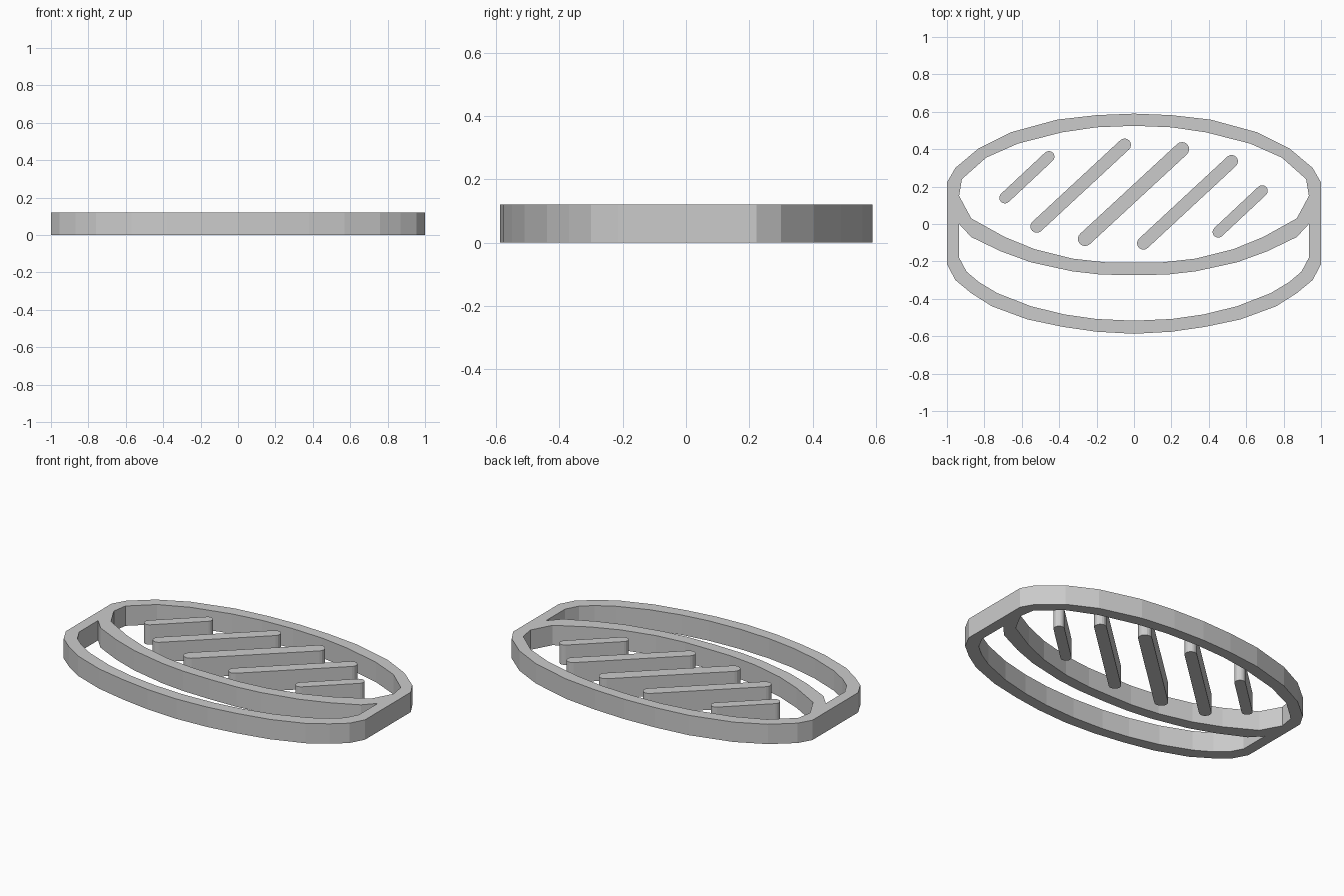
import bpy, bmesh, math

if "Cube" in bpy.data.objects:
    bpy.data.objects.remove(bpy.data.objects["Cube"])

HEIGHT = 0.12


def mirrored(half):
    """Close a right-hand half outline (top centre to bottom centre) across x = 0."""
    return half + [(-x, y) for x, y in reversed(half) if x > 0]


def plate(name, loops):
    """Extrude a flat outline, with optional holes, up from z = 0."""
    bm = bmesh.new()
    for loop in loops:
        vs = [bm.verts.new((x, y, 0)) for x, y in loop]
        for a, b in zip(vs, vs[1:] + vs[:1]):
            bm.edges.new((a, b))
    if len(loops) == 1:
        bm.faces.new(vs)
    else:
        bmesh.ops.triangle_fill(bm, edges=bm.edges[:], use_beauty=True, normal=(0, 0, 1))
    ext = bmesh.ops.extrude_face_region(bm, geom=bm.faces[:], use_keep_orig=True)
    top = [g for g in ext["geom"] if isinstance(g, bmesh.types.BMVert)]
    bmesh.ops.translate(bm, verts=top, vec=(0, 0, HEIGHT))
    bmesh.ops.recalc_face_normals(bm, faces=bm.faces[:])
    mesh = bpy.data.meshes.new(name)
    bm.to_mesh(mesh)
    bm.free()
    obj = bpy.data.objects.new(name, mesh)
    bpy.context.collection.objects.link(obj)
    return obj


def capsule(x1, y1, x2, y2, r, steps=8):
    """Outline of a straight bar with round ends."""
    a = math.atan2(y2 - y1, x2 - x1)
    pts = []
    for cx, cy, start in ((x2, y2, a - math.pi / 2), (x1, y1, a + math.pi / 2)):
        for i in range(steps + 1):
            t = start + math.pi * i / steps
            pts.append((cx + r * math.cos(t), cy + r * math.sin(t)))
    return pts


# Frame: outer rim, oval opening and crescent opening
outer = [(0, .59), (.2, .582), (.41, .558), (.66, .49), (.83, .405), (.955, .30),
         (1, .222), (1, -.215), (.955, -.30), (.87, -.37), (.76, -.44),
         (.57, -.51), (.38, -.55), (.2, -.576), (0, -.587)]
oval = [(0, .525), (.2, .517), (.385, .49), (.62, .43), (.79, .355), (.92, .24),
        (.935, .15), (.87, .03), (.69, -.07), (.53, -.135), (.33, -.185),
        (.15, -.205), (0, -.206)]
crescent = [(0, -.274), (.18, -.27), (.33, -.253), (.55, -.205), (.71, -.147),
            (.87, -.07), (.935, 0), (.935, -.18), (.895, -.255), (.83, -.31),
            (.73, -.37), (.55, -.44), (.37, -.484), (.2, -.508), (0, -.517)]
plate("frame", [mirrored(h) for h in (outer, oval, crescent)])

# Diagonal bars inside the oval
bars = [(-.69, .14, -.455, .36, .03), (-.52, -.013, -.05, .423, .034),
        (-.262, -.08, .257, .40, .038), (.05, -.103, .522, .335, .034),
        (.45, -.043, .685, .177, .03)]
for i, bar in enumerate(bars, 1):
    plate(f"diagonal_bar_{i}", [capsule(*bar)])
